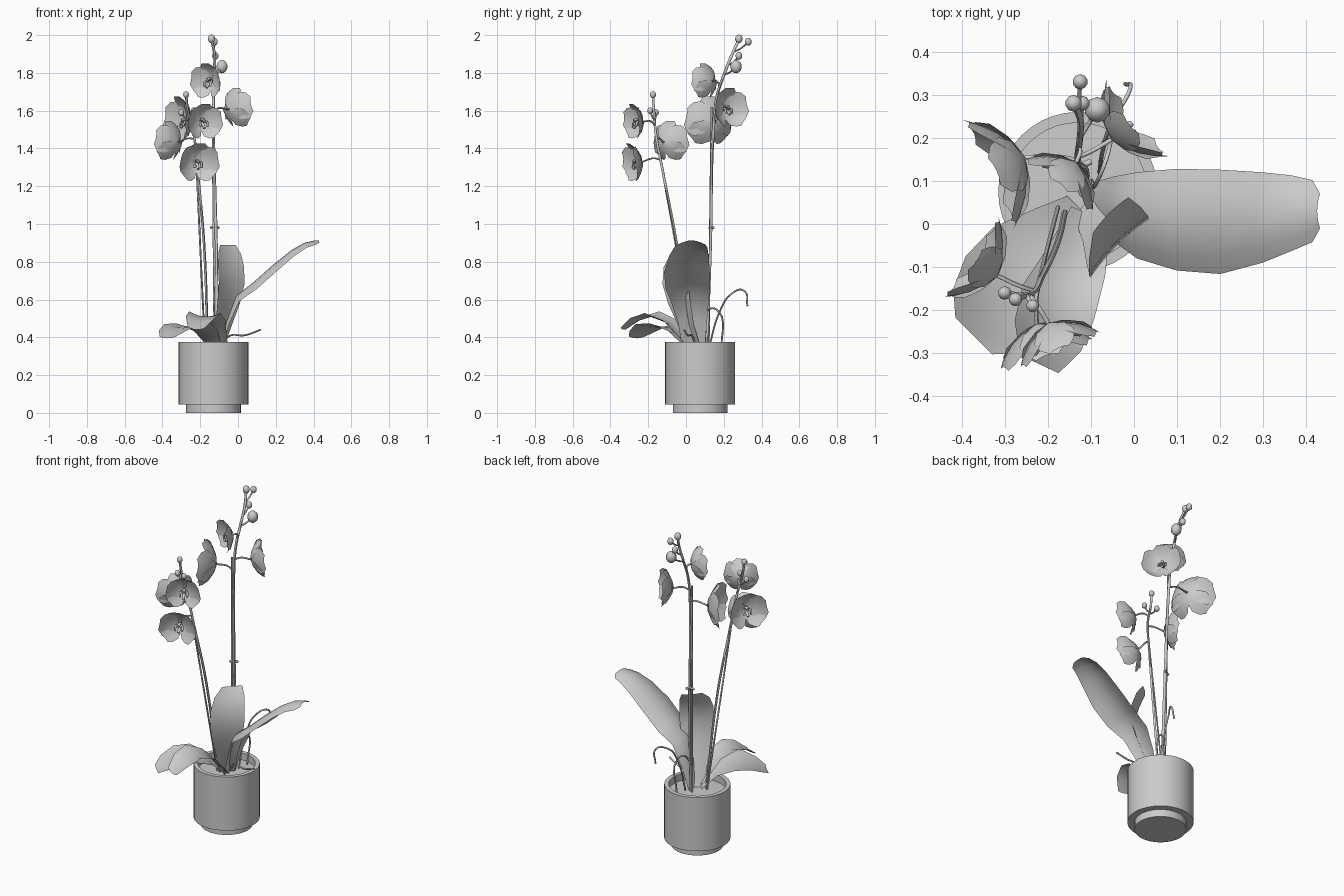
import bpy, bmesh, math
from mathutils import Vector

cube = bpy.data.objects.get("Cube")
if cube:
    bpy.data.objects.remove(cube, do_unlink=True)

grey = bpy.data.materials.new("plain grey")
grey.use_nodes = True
grey.diffuse_color = (0.6, 0.6, 0.6, 1)
grey.node_tree.nodes["Principled BSDF"].inputs["Base Color"].default_value = (0.6, 0.6, 0.6, 1)


def finish(ob, angle=35):
    bpy.ops.object.select_all(action='DESELECT')
    ob.select_set(True)
    bpy.context.view_layer.objects.active = ob
    if ob.type == 'CURVE':
        bpy.ops.object.convert(target='MESH')
    ob = bpy.context.object
    ob.data.materials.clear()
    ob.data.materials.append(grey)
    bpy.ops.object.shade_smooth_by_angle(angle=math.radians(angle))
    return ob


def from_bmesh(name, bm, angle=35):
    me = bpy.data.meshes.new(name)
    bm.to_mesh(me)
    bm.free()
    ob = bpy.data.objects.new(name, me)
    bpy.context.collection.objects.link(ob)
    return finish(ob, angle)


def lathe(name, profile, centre, steps=40):
    bm = bmesh.new()
    verts = [bm.verts.new((r, 0, z)) for r, z in profile]
    edges = [bm.edges.new(p) for p in zip(verts, verts[1:])]
    bmesh.ops.spin(bm, geom=verts + edges, axis=(0, 0, 1), cent=(0, 0, 0),
                   angle=math.tau, steps=steps, use_duplicate=False)
    bmesh.ops.remove_doubles(bm, verts=bm.verts, dist=0.0005)
    bmesh.ops.recalc_face_normals(bm, faces=bm.faces)
    bmesh.ops.translate(bm, verts=bm.verts, vec=centre)
    return from_bmesh(name, bm)


def tube(name, points, radius):
    cu = bpy.data.curves.new(name, 'CURVE')
    cu.dimensions = '3D'
    cu.bevel_depth = radius
    cu.bevel_resolution = 1
    cu.resolution_u = 5
    cu.use_fill_caps = True
    sp = cu.splines.new('BEZIER')
    sp.bezier_points.add(len(points) - 1)
    for bp, p in zip(sp.bezier_points, points):
        bp.co = p
        bp.handle_left_type = bp.handle_right_type = 'AUTO'
    ob = bpy.data.objects.new(name, cu)
    bpy.context.collection.objects.link(ob)
    return finish(ob, 60)


def sheet(bm, rows, across, lift, cup, cols=6):
    """Channelled blade: rows of (centre, half width), edges moved along lift."""
    grid = []
    for c, w in rows:
        ks = [2 * i / cols - 1 for i in range(cols + 1)]
        grid.append([bm.verts.new(Vector(c) + across * (k * w) + lift * (cup * w * k * k)) for k in ks])
    for a, b in zip(grid, grid[1:]):
        for i in range(cols):
            bm.faces.new((a[i], a[i + 1], b[i + 1], b[i]))


def leaf(name, rows, across, lift, cup):
    bm = bmesh.new()
    sheet(bm, rows, Vector(across).normalized(), Vector(lift).normalized(), cup)
    from_bmesh(name, bm, 50)


def bud(name, pos, r):
    bm = bmesh.new()
    bmesh.ops.create_uvsphere(bm, u_segments=10, v_segments=7, radius=r)
    bmesh.ops.scale(bm, verts=bm.verts, vec=(0.95, 0.95, 1.1))
    bmesh.ops.translate(bm, verts=bm.verts, vec=pos)
    from_bmesh(name, bm, 60)


def flower(name, pos, facing, size, stem_point):
    n = Vector(facing).normalized()
    side = Vector((0, 0, 1)).cross(n).normalized()
    up = n.cross(side)
    back = Vector(pos) - n * 0.035
    bm = bmesh.new()
    # three narrower sepals behind two broad petals
    for deg, width, depth in ((90, .52, 0), (222, .52, 0), (318, .52, 0), (12, .72, .006), (168, .72, .006)):
        a = math.radians(deg)
        out = side * math.cos(a) + up * math.sin(a)
        across = n.cross(out)
        rows = []
        for t, w in ((.04, .15), (.3, .7), (.6, 1), (.85, .85), (1, .5)):
            rows.append((back + out * (size * t) + n * (depth + .6 * size * t * t), w * width * size))
        sheet(bm, rows, across, n, .18, 4)
    from_bmesh(name + "_petals", bm, 50)
    # central column, lip and its two side arms
    mid = back + n * 0.01
    tube(name + "_column", [mid, mid + n * .02 + up * .012, mid + n * .04 + up * .008], .009)
    tube(name + "_lip", [mid, mid + n * .03 - up * .018, mid + n * .045 - up * .032], .008)
    for s, label in ((1, "left"), (-1, "right")):
        tube(name + "_arm_" + label, [mid - up * .005, mid + n * .03 + side * (s * .02),
                                      mid + n * .04 + side * (s * .02) - up * .025], .006)
    # stalk
    p = Vector(stem_point)
    bend = (p + back) / 2 - n * .012 + Vector((0, 0, .012))
    tube(name + "_stalk", [p, bend, back], .005)


# pot with a recessed foot, and the planting surface inside
middle = (-.13, .075, 0)
lathe("pot", [(0, 0), (.145, 0), (.145, .045), (.185, .045), (.185, .375),
              (.16, .375), (.16, .33)], middle)
lathe("soil", [(0, .338), (.1, .336), (.16, .333)], middle)

# leaves
leaf("arching_leaf", [((-.1, .04, .34), .058), ((-.06, .035, .49), .075), ((-.01, .02, .62), .1),
                      ((.08, .01, .69), .118), ((.18, .005, .78), .121), ((.28, .015, .86), .105),
                      ((.35, .025, .9), .088), ((.402, .03, .912), .072), ((.425, .03, .914), .04)],
     (0, 1, 0), (.5, 0, -.85), .33)
leaf("upright_leaf", [((-.11, .05, .34), .045), ((-.08, .005, .46), .06), ((-.055, -.03, .58), .085),
                      ((-.04, -.05, .68), .096), ((-.043, -.043, .77), .097), ((-.05, -.015, .84), .085),
                      ((-.058, .025, .888), .058)],
     (1, 1, 0), (.8, -.8, .3), .1)
leaf("low_leaf", [((-.12, .03, .34), .05), ((-.17, -.03, .42), .09), ((-.235, -.1, .455), .13),
                  ((-.295, -.17, .45), .135), ((-.345, -.225, .42), .105), ((-.372, -.26, .395), .06)],
     (.7, -.7, 0), (0, 0, 1), .15)
leaf("front_leaf", [((-.1, .02, .35), .05), ((-.135, -.09, .475), .075), ((-.175, -.18, .51), .092),
                    ((-.2, -.26, .485), .085), ((-.22, -.325, .44), .05)],
     (.9, -.42, -.05), (0, 0, 1), .25)

# flower stems with straight support stakes
short_stem = [(-.16, .03, .34), (-.18, -.05, .9), (-.215, -.125, 1.29), (-.235, -.16, 1.48),
              (-.265, -.17, 1.6), (-.275, -.175, 1.68)]
tall_stem = [(-.11, .11, .34), (-.115, .13, .9), (-.13, .145, 1.5), (-.13, .165, 1.68),
             (-.125, .205, 1.8), (-.125, .245, 1.9), (-.14, .28, 1.975)]
tube("short_stem", short_stem, .007)
tube("tall_stem", tall_stem, .008)
tube("short_stake", [(-.175, .045, .34), (-.225, -.15, 1.42)], .005)
tube("tall_stake", [(-.125, .12, .34), (-.135, .135, 1.62)], .005)
tube("stake_clip", [(-.145, .125, .98), (-.122, .135, .985), (-.1, .145, .98)], .007)

# flowers
flower("low_front_flower", (-.215, -.265, 1.325), (.3, -.93, -.12), .106, (-.22, -.135, 1.34))
flower("high_front_flower", (-.185, -.262, 1.54), (.4, -.9, -.05), .096, (-.245, -.163, 1.52))
flower("side_flower", (-.345, -.1, 1.435), (-.82, .57, .05), .108, (-.23, -.155, 1.45))
flower("top_flower", (-.155, .115, 1.755), (-.6, -.78, -.05), .095, (-.13, .175, 1.72))
flower("back_flower", (-.025, .218, 1.61), (.76, .62, .1), .108, (-.13, .155, 1.6))
flower("wide_flower", (-.285, .14, 1.54), (-.9, -.42, .05), .132, (-.13, .148, 1.53))

# buds on short twigs
twigs = [((-.275, -.175, 1.685), .017, (-.27, -.172, 1.63)), ((-.235, -.19, 1.6), .016, (-.25, -.165, 1.55)),
         ((-.3, -.16, 1.59), .017, (-.25, -.165, 1.54)), ((-.14, .28, 1.98), .021, (-.13, .26, 1.94)),
         ((-.125, .33, 1.965), .019, (-.13, .25, 1.91)), ((-.12, .28, 1.89), .019, (-.125, .22, 1.84)),
         ((-.085, .265, 1.833), .032, (-.125, .2, 1.79))]
for i, (pos, r, start) in enumerate(twigs):
    bud("bud_%d" % i, pos, r)
    half = (Vector(pos) + Vector(start)) / 2 + Vector((0, 0, -.008))
    tube("bud_twig_%d" % i, [start, half, pos], .005)

# aerial roots
roots = [[(-.08, .12, .34), (-.07, .18, .54), (-.05, .24, .63), (-.01, .31, .645), (-.02, .325, .565)],
         [(-.09, .05, .36), (-.04, .03, .41), (.03, .01, .41), (.12, -.01, .44)],
         [(-.1, .1, .34), (-.08, .11, .54), (-.06, .165, .545), (-.07, .19, .34)]]
for i, pts in enumerate(roots):
    tube("aerial_root_%d" % i, pts, .005)
